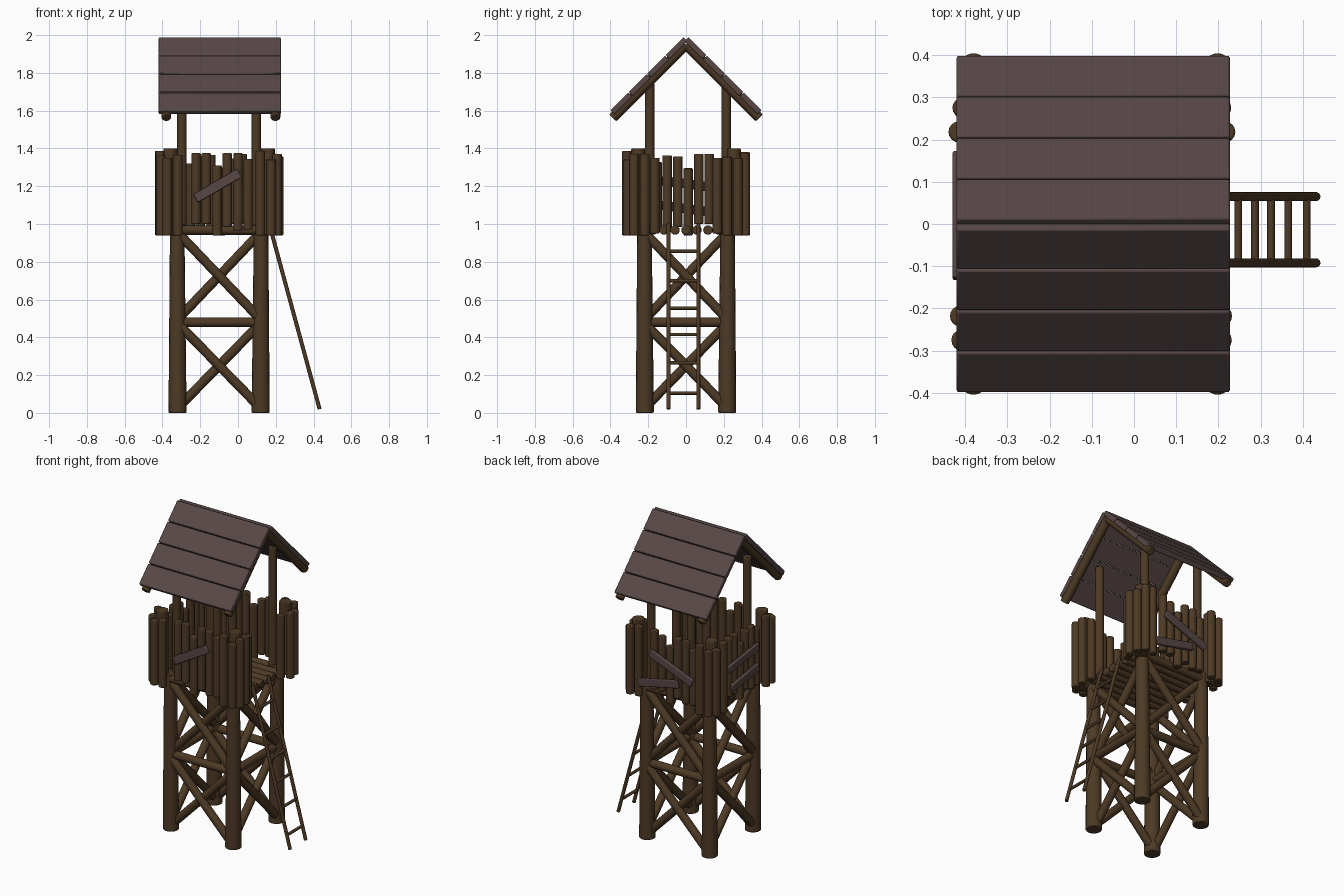
import bpy, bmesh, math, random
from mathutils import Vector, Matrix

if "Cube" in bpy.data.objects:
    bpy.data.objects.remove(bpy.data.objects["Cube"])

random.seed(4)
CX = -0.1  # tower centre in x (ladder sticks out to the right)


def mat(name, col):
    m = bpy.data.materials.new(name)
    m.diffuse_color = (*col, 1)
    m.use_nodes = True
    m.node_tree.nodes["Principled BSDF"].inputs["Base Color"].default_value = m.diffuse_color
    return m


LOG = mat("log brown", (0.075, 0.042, 0.018))
PLANK = mat("plank plum brown", (0.095, 0.063, 0.061))


def finish(bm, name, material, bevel):
    me = bpy.data.meshes.new(name)
    bm.to_mesh(me)
    bm.free()
    ob = bpy.data.objects.new(name, me)
    bpy.context.collection.objects.link(ob)
    me.materials.append(material)
    if bevel:
        b = ob.modifiers.new("soft_edges", 'BEVEL')
        b.width, b.segments, b.limit_method = bevel, 2, 'ANGLE'
        b.angle_limit = math.radians(50)
    bpy.context.view_layer.objects.active = ob
    ob.select_set(True)
    bpy.ops.object.shade_smooth_by_angle(angle=math.radians(40))
    ob.select_set(False)
    return ob


def log(name, a, b, r1, r2=None, bevel=0.005):
    """Round log from point a to point b."""
    a, b = Vector(a), Vector(b)
    d = b - a
    bm = bmesh.new()
    m = Matrix.Translation((a + b) / 2) @ d.to_track_quat('Z', 'Y').to_matrix().to_4x4()
    bmesh.ops.create_cone(bm, cap_ends=True, segments=16, radius1=r1,
                          radius2=r1 if r2 is None else r2, depth=d.length, matrix=m)
    return finish(bm, name, LOG, bevel)


def board(name, a, b, normal, width, thick):
    """Flat board whose centre line runs from a to b, facing along normal."""
    a, b, n = Vector(a), Vector(b), Vector(normal).normalized()
    d = (b - a).normalized()
    s = n.cross(d)
    rot = Matrix((d, s, n)).transposed().to_4x4()
    bm = bmesh.new()
    bmesh.ops.create_cube(bm, size=1, matrix=Matrix.Translation((a + b) / 2) @ rot
                          @ Matrix.Diagonal(((b - a).length, width, thick, 1)))
    return finish(bm, name, PLANK, 0.005)


def side(i, t, out, z):
    """Point on tower side i (0 front, 1 right, 2 back, 3 left)."""
    c, s = [(1, 0), (0, 1), (-1, 0), (0, -1)][i]
    x, y = t, -out
    return (CX + x * c - y * s, x * s + y * c, z)


SIDES = ["front", "right", "back", "left"]

# legs, corner posts and roof posts
for sx in (-1, 1):
    for sy in (-1, 1):
        log("leg", (CX + sx * 0.22, sy * 0.218, 0), (CX + sx * 0.222, sy * 0.22, 1.0), 0.048, 0.038)
        log("corner_post", (CX + sx * 0.258, sy * 0.253, 0.94),
            (CX + sx * 0.258, sy * 0.253, 1.4), 0.037)
        y = sy * 0.203 + 0.01
        log("roof_post", (CX + sx * 0.197, y, 0.95), (CX + sx * 0.197, y, 1.745), 0.025)

# horizontal beams and cross braces on every side
for i, s in enumerate(SIDES):
    log(s + "_beam", side(i, -0.21, 0.22, 0.48), side(i, 0.21, 0.22, 0.48), 0.025)
    for z0, z1 in ((0.04, 0.46), (0.51, 0.94)):
        log(s + "_brace", side(i, -0.205, 0.21, z0), side(i, 0.205, 0.21, z1), 0.025)
        log(s + "_brace", side(i, 0.205, 0.23, z0), side(i, -0.205, 0.23, z1), 0.025)

# floor logs
for k in range(-4, 5):
    log("floor_log", (CX - 0.27, k * 0.058, 0.968), (CX + 0.27, k * 0.058, 0.968), 0.025)

# palisade: clusters at the corners, thinner uneven row between
MID = [-0.122, -0.068, -0.011, 0.043, 0.1, 0.153]
TOPS = [1.375, 1.375, 1.31, 1.375, 1.375, 1.345]
LOWS = [1.0, 1.0, 0.94, 0.985, 0.965, 0.97]
for i, s in enumerate(SIDES):
    for sg in (-1, 1):
        for t, top in ((0.275, 1.37), (0.218, 1.38)):
            top += random.uniform(-0.03, 0.01)
            out = 0.31 + random.uniform(-0.006, 0.006)
            log(s + "_palisade_corner", side(i, sg * t, out, 0.94), side(i, sg * t, out, top), 0.025)
    if s == "right":  # doorway for the ladder
        for t in (-0.165, 0.165):
            log(s + "_palisade", side(i, t, 0.285, 0.95), side(i, t, 0.285, 1.35), 0.025)
        continue
    for t, top, low in zip(MID, TOPS, LOWS):
        if s != "front":
            top += random.uniform(-0.03, 0.0)
        log(s + "_palisade", side(i, t, 0.285, low), side(i, t, 0.285, top), 0.025)

# repair boards nailed on the palisade
board("front_repair_board", (-0.225, -0.32, 1.135), (0.008, -0.32, 1.27), (0, -1, 0), 0.05, 0.02)
board("back_repair_board", (0.03, 0.32, 1.24), (-0.27, 0.32, 1.12), (0, 1, 0), 0.05, 0.02)
board("back_repair_board", (0.11, 0.32, 1.03), (-0.17, 0.32, 1.09), (0, 1, 0), 0.05, 0.02)
board("left_repair_board", (CX - 0.32, 0.17, 1.19), (CX - 0.32, -0.13, 1.23), (-1, 0, 0), 0.05, 0.02)
board("left_repair_board", (CX - 0.32, 0.14, 1.06), (CX - 0.32, -0.13, 1.10), (-1, 0, 0), 0.05, 0.02)

# roof: rafters and four planks on each slope
for sy in (-1, 1):
    for x in (-0.38, 0.198):
        log("rafter", (x, 0, 1.95), (x, sy * 0.388, 1.562), 0.026)
    for k in range(4):
        y = 0.05 + k * 0.0975
        board("roof_plank", (-0.42, sy * y, 1.983 - y - 0.002), (0.227, sy * y, 1.983 - y - 0.002),
              (0, sy, 1), 0.134, 0.03)


# ladder
def ladder_x(z):
    return 0.432 - (z - 0.02) * 0.272


for y in (-0.092, 0.065):
    log("ladder_rail", (ladder_x(0.02), y, 0.02), (ladder_x(1.0), y, 1.0), 0.0105, bevel=0.002)
for z in (0.105, 0.265, 0.415, 0.555, 0.7, 0.855):
    log("ladder_rung", (ladder_x(z), -0.092, z), (ladder_x(z), 0.065, z), 0.009, bevel=0)
